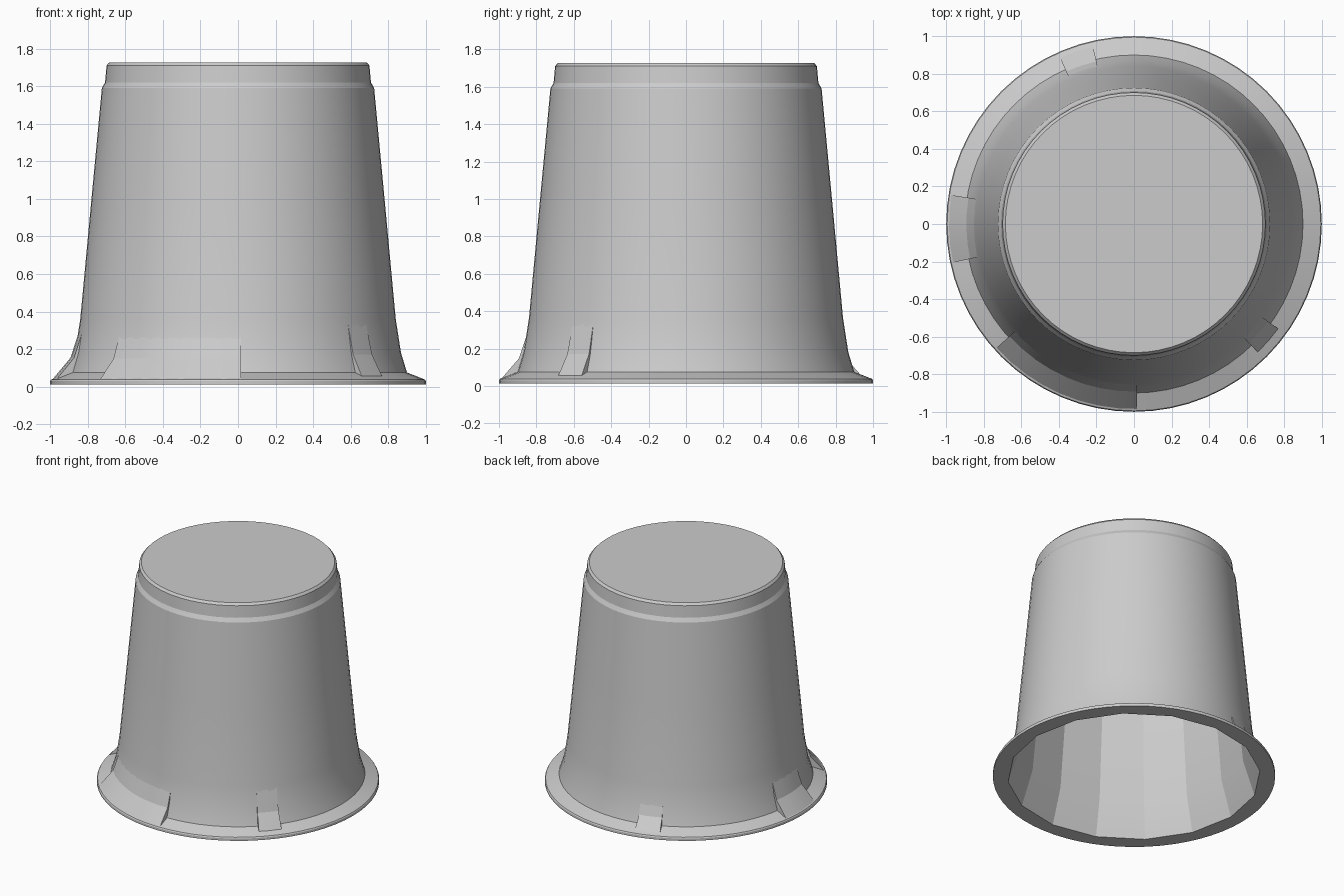
import bpy, bmesh
from math import pi, cos, sin, radians

if "Cube" in bpy.data.objects:
    bpy.data.objects.remove(bpy.data.objects["Cube"])

SIDES = 64
FACETS = 16   # coarse faceting of the hollow


def finish(name, bm, angle):
    bmesh.ops.recalc_face_normals(bm, faces=bm.faces[:])
    mesh = bpy.data.meshes.new(name)
    bm.to_mesh(mesh)
    bm.free()
    ob = bpy.data.objects.new(name, mesh)
    bpy.context.collection.objects.link(ob)
    bpy.ops.object.select_all(action='DESELECT')
    bpy.context.view_layer.objects.active = ob
    ob.select_set(True)
    bpy.ops.object.shade_smooth_by_angle(angle=radians(angle))
    return ob


def ring(bm, r, z, faceted):
    step = 2 * pi / FACETS
    verts = []
    for i in range(SIDES):
        a = 2 * pi * i / SIDES
        k = cos(step / 2) / cos(a % step - step / 2) if faceted else 1
        verts.append(bm.verts.new((r * k * cos(a), r * k * sin(a), z)))
    return verts


# Upturned bucket: outer wall from the crown down to the flange, then the hollow
outer = [(0.685, 1.727), (0.70, 1.71), (0.708, 1.62), (0.725, 1.59),
         (0.785, 0.95), (0.84, 0.36), (0.868, 0.18), (0.90, 0.075),
         (0.995, 0.038), (1.0, 0.03), (1.0, 0.012)]
inner = [(0.895, 0.012), (0.81, 0.28), (0.745, 0.95), (0.68, 1.6), (0.65, 1.67)]
bm = bmesh.new()
rings = [ring(bm, r, z, False) for r, z in outer]
rings += [ring(bm, r, z, True) for r, z in inner]
for a, b in zip(rings, rings[1:]):
    for i in range(SIDES):
        j = (i + 1) % SIDES
        bm.faces.new((a[i], a[j], b[j], b[i]))
bm.faces.new(rings[0])
bm.faces.new(rings[-1])
finish("bucket_shell", bm, 20)


# Sloping fillets between the flange and the wall
def flare(name, start, end, reach, height):
    profile = [(reach, 0.036), (0.84 + (reach - 0.84) * 0.35, height * 0.45),
               (0.832, height), (0.896, 0.03)]
    n = max(2, round((end - start) / 6))
    bm = bmesh.new()
    sections = []
    for i in range(n + 1):
        a = radians(start + (end - start) * i / n)
        sections.append([bm.verts.new((r * cos(a), r * sin(a), z)) for r, z in profile])
    for s, t in zip(sections, sections[1:]):
        for i in range(4):
            j = (i + 1) % 4
            bm.faces.new((s[i], s[j], t[j], t[i]))
    bm.faces.new(sections[0])
    bm.faces.new(sections[-1])
    finish(name, bm, 10)


flare("flare_left", 171, 192, 0.99, 0.34)
flare("flare_front_left", 222, 271, 0.99, 0.33)
flare("flare_front_right", 314, 324, 0.96, 0.38)
flare("flare_back", 103, 114, 0.98, 0.30)
